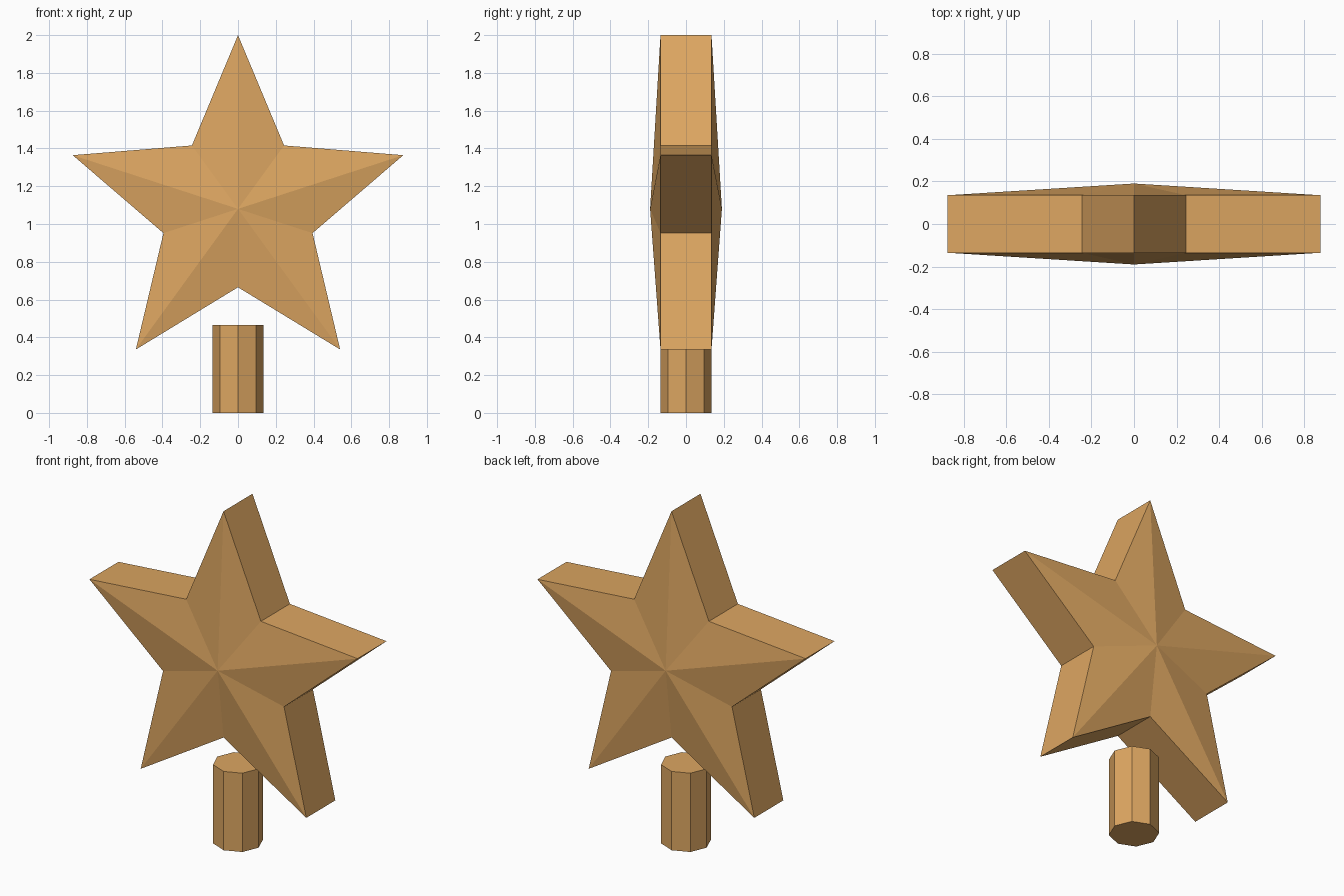
import bpy, bmesh
from math import sin, cos, pi

cube = bpy.data.objects.get("Cube")
if cube:
    bpy.data.objects.remove(cube, do_unlink=True)

# Single warm gold colour
gold = bpy.data.materials.new("warm gold")
gold.use_nodes = True
gold.diffuse_color = (0.72, 0.38, 0.12, 1)
gold.node_tree.nodes["Principled BSDF"].inputs["Base Color"].default_value = gold.diffuse_color

CENTRE_Z = 1.08
OUTER, INNER = 0.92, 0.415
HALF_DEPTH, PEAK = 0.135, 0.19


def add_object(name, bm):
    bmesh.ops.recalc_face_normals(bm, faces=bm.faces)
    mesh = bpy.data.meshes.new(name)
    bm.to_mesh(mesh)
    bm.free()
    mesh.materials.append(gold)
    obj = bpy.data.objects.new(name, mesh)
    bpy.context.collection.objects.link(obj)
    return obj


# Five-pointed star: straight rim with a shallow faceted peak on each side
bm = bmesh.new()
rings = []
for side in (-1, 1):
    ring = []
    for i in range(10):
        radius = INNER if i % 2 else OUTER
        angle = i * pi / 5
        ring.append(bm.verts.new((radius * sin(angle), side * HALF_DEPTH,
                                  CENTRE_Z + radius * cos(angle))))
    peak = bm.verts.new((0, side * PEAK, CENTRE_Z))
    for i in range(10):
        bm.faces.new((ring[i], ring[(i + 1) % 10], peak))
    rings.append(ring)
front, back = rings
for i in range(10):
    j = (i + 1) % 10
    bm.faces.new((front[i], front[j], back[j], back[i]))
add_object("star", bm)

# Octagonal mounting post standing clear below the star
post_height = 0.465
bm = bmesh.new()
bmesh.ops.create_cone(bm, cap_ends=True, segments=8, radius1=HALF_DEPTH,
                      radius2=HALF_DEPTH, depth=post_height)
bmesh.ops.translate(bm, verts=bm.verts, vec=(0, 0, post_height / 2))
add_object("post", bm)
